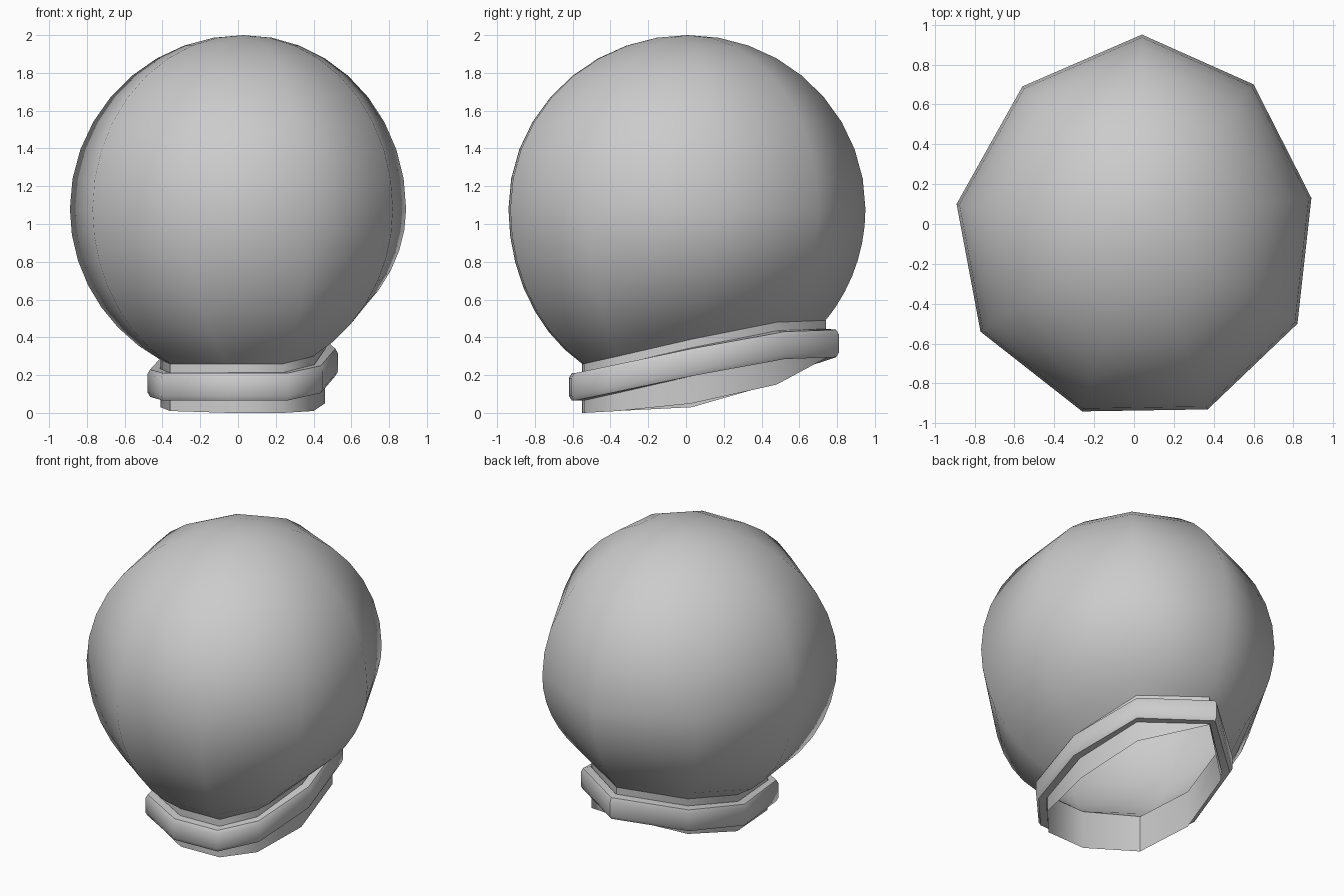
import bpy
import math
from mathutils import Vector

if "Cube" in bpy.data.objects:
    bpy.data.objects.remove(bpy.data.objects["Cube"])

# Nine columns: widest point of the globe (x, y), neck point (x, y), neck top z, rim z
COLUMNS = [
    ((0.37, -0.93), (0.24, -0.54), 0.26, 0.00),
    ((0.82, -0.50), (0.40, -0.36), 0.30, 0.01),
    ((0.89, 0.13), (0.46, 0.03), 0.39, 0.05),
    ((0.60, 0.70), (0.38, 0.48), 0.48, 0.15),
    ((0.04, 0.95), (0.01, 0.74), 0.49, 0.29),
    ((-0.56, 0.69), (-0.33, 0.45), 0.39, 0.15),
    ((-0.89, 0.10), (-0.41, 0.03), 0.28, 0.03),
    ((-0.77, -0.54), (-0.36, -0.37), 0.26, 0.01),
    ((-0.26, -0.94), (-0.05, -0.55), 0.26, 0.00),
]
N = len(COLUMNS)
CZ, R = 1.08, 0.92
POLE = Vector((0.03, 0.01))
UPPER, LOWER = 9, 7


def skin(name, rings, pole=None, closed=False, angle=50):
    """Join rings of nine points with quads, with an optional top pole."""
    verts = [p for ring in rings for p in ring]
    faces = []
    for i in range(len(rings) if closed else len(rings) - 1):
        a, b = i * N, (i + 1) % len(rings) * N
        for j in range(N):
            k = (j + 1) % N
            faces.append((a + j, b + j, b + k, a + k))
    if pole:
        verts.append(pole)
        faces += [(len(verts) - 1, j, (j + 1) % N) for j in range(N)]
    mesh = bpy.data.meshes.new(name)
    mesh.from_pydata(verts, [], faces)
    obj = bpy.data.objects.new(name, mesh)
    bpy.context.collection.objects.link(obj)
    bpy.ops.object.select_all(action='DESELECT')
    obj.select_set(True)
    bpy.context.view_layer.objects.active = obj
    bpy.ops.object.shade_smooth_by_angle(angle=math.radians(angle))
    return obj


def globe_point(col, phi, blend):
    wide, neck, top, _ = col
    end = math.acos((top - CZ) / R)
    wide = Vector(wide)
    p = POLE + (wide - POLE) * math.sin(phi)
    drift = Vector(neck) - (POLE + (wide - POLE) * math.sin(end))
    p += drift * blend ** 2
    return (p.x, p.y, CZ + R * math.cos(phi))


# Globe: round upper half, lower half running down to the tilted neck
rings = [[globe_point(c, math.pi / 2 * i / UPPER, 0) for c in COLUMNS]
         for i in range(1, UPPER + 1)]
for i in range(1, LOWER + 1):
    f = i / LOWER
    rings.append([globe_point(
        c, math.pi / 2 + f * (math.acos((c[2] - CZ) / R) - math.pi / 2), f)
        for c in COLUMNS])
skin("globe_shell", rings, pole=(POLE.x, POLE.y, CZ + R))

# Neck tube, open at the bottom
skin("neck_tube", [[(*c[1], c[2]) for c in COLUMNS],
                   [(*c[1], c[3]) for c in COLUMNS]])


# Collar band around the neck
def collar_ring(out, drop):
    ring = []
    for _, neck, top, _ in COLUMNS:
        p = Vector(neck)
        p += (p - Vector((0.02, 0.03))).normalized() * out
        ring.append((p.x, p.y, top - drop))
    return ring


profile = [(0.005, 0.045), (0.055, 0.05), (0.07, 0.075),
           (0.07, 0.17), (0.055, 0.195), (0.005, 0.195)]
skin("neck_collar", [collar_ring(*p) for p in profile], closed=True)
